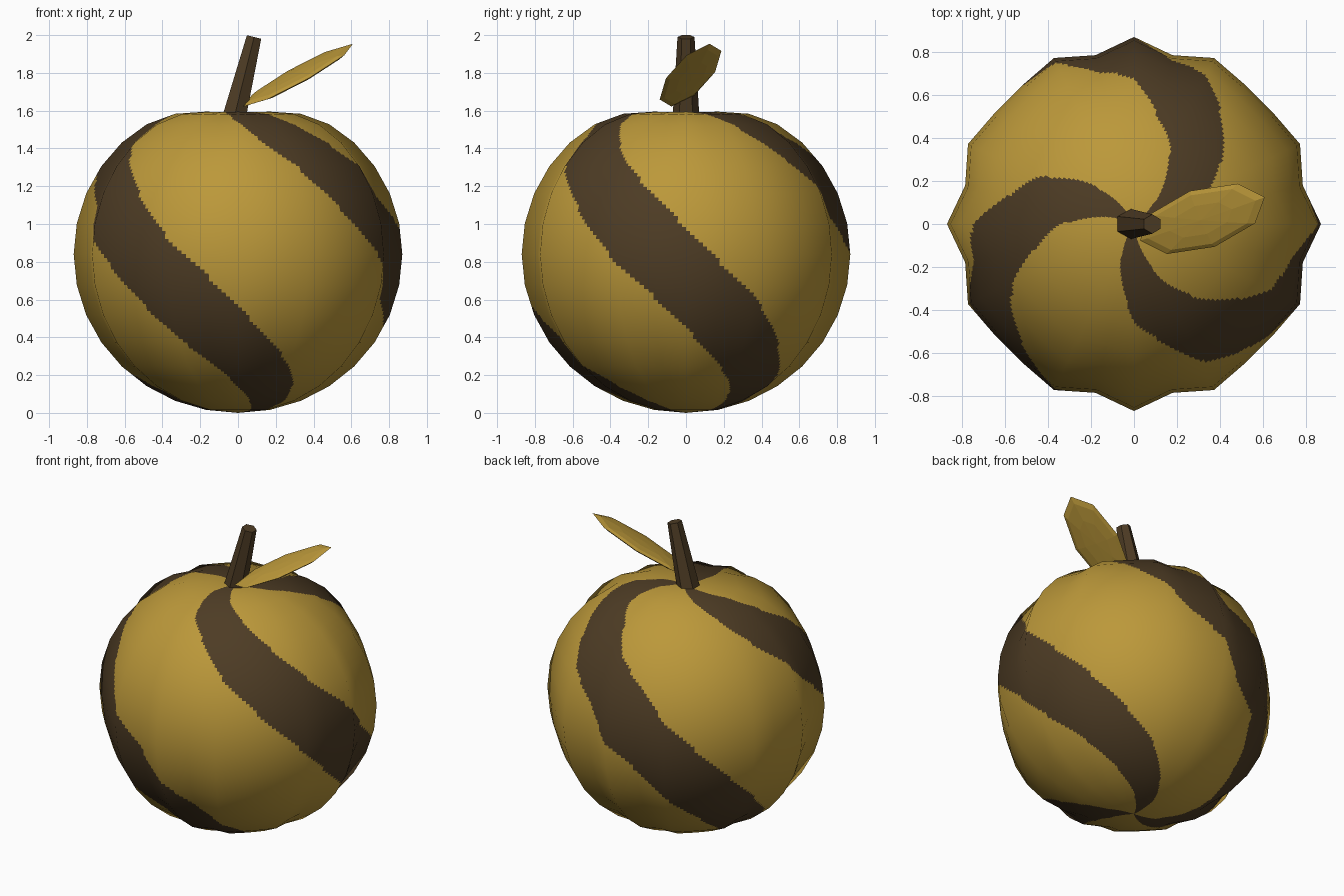
import bpy, bmesh, math
from mathutils import Vector, Matrix

if "Cube" in bpy.data.objects:
    bpy.data.objects.remove(bpy.data.objects["Cube"])


def material(name, rgb):
    m = bpy.data.materials.new(name)
    m.diffuse_color = (*rgb, 1)
    m.use_nodes = True
    m.node_tree.nodes["Principled BSDF"].inputs["Base Color"].default_value = m.diffuse_color
    return m


gold = material("gold", (0.50, 0.315, 0.042))
brown = material("dark brown", (0.075, 0.045, 0.018))


def add_object(name, bm, mats):
    me = bpy.data.meshes.new(name)
    bm.to_mesh(me)
    bm.free()
    for m in mats:
        me.materials.append(m)
    ob = bpy.data.objects.new(name, me)
    bpy.context.collection.objects.link(ob)
    return ob


# Fruit body: 28 x 16 ribbed sphere with a dimpled top, each panel
# split finely so the spiral stripes can follow a rule
SEG, RINGS, SUB = 28, 16, 8
MID = 0.84


def cage(i, j):
    a = 2 * math.pi * i / SEG
    p = math.pi * j / RINGS
    r = (0.836 + 0.034 * math.cos(12 * a)) * math.sin(p)
    z = MID + 0.84 * math.cos(p)
    if p < math.pi / 2:
        z -= 0.09 * math.exp(-(r / 0.33) ** 2)
    return Vector((r * math.cos(a), r * math.sin(a), z))


def panel_point(i, j):
    ci, fi = divmod(i, SUB)
    cj, fj = divmod(j, SUB)
    u, v = fi / SUB, fj / SUB
    top = cage(ci, cj).lerp(cage(ci + 1, cj), u)
    return top if v == 0 else top.lerp(cage(ci, cj + 1).lerp(cage(ci + 1, cj + 1), u), v)


def in_stripe(i, j):
    azimuth = 360 * (i + 0.5) / (SEG * SUB)
    polar = 180 * (j + 0.5) / (RINGS * SUB)
    return (azimuth - 91 - 1.04 * (polar - 90)) % 120 < 39


bm = bmesh.new()
cols, rows = SEG * SUB, RINGS * SUB
north, south = bm.verts.new(cage(0, 0)), bm.verts.new(cage(0, RINGS))
grid = [[north] * cols]
grid += [[bm.verts.new(panel_point(i, j)) for i in range(cols)] for j in range(1, rows)]
grid.append([south] * cols)
for j in range(rows):
    for i in range(cols):
        k = (i + 1) % cols
        corners = [grid[j][i], grid[j + 1][i], grid[j + 1][k], grid[j][k]]
        f = bm.faces.new(list(dict.fromkeys(corners)))
        f.smooth = True
        f.material_index = 1 if in_stripe(i, j) else 0
body = add_object("fruit_body", bm, [gold, brown])
# Round, even shading across the ribs
body.data.normals_split_custom_set_from_vertices(
    [(v.co - Vector((0, 0, MID))).normalized() for v in body.data.vertices])

# Stem: tapered, leaning six-sided post
base, tip = Vector((-0.024, 0, 1.55)), Vector((0.085, 0, 1.99))
axis = tip - base
bm = bmesh.new()
bmesh.ops.create_cone(bm, cap_ends=True, segments=6, radius1=0.072, radius2=0.045,
                      depth=axis.length)
if max(abs(v.co.x) for v in bm.verts) > 0.07:      # corners point to y
    bmesh.ops.rotate(bm, verts=bm.verts, matrix=Matrix.Rotation(math.pi / 6, 3, 'Z'))
tilt = Matrix.Rotation(math.atan2(axis.x, axis.z), 4, 'Y')
bm.transform(Matrix.Translation((base + tip) / 2) @ tilt)
add_object("stem", bm, [brown])

# Leaf: flattened eight-sided ball, tilted beside the stem
length = Vector((0.29, 0.101, 0.166))
width = Vector((-0.057, 0.13, 0.016))
normal = length.cross(width).normalized() * 0.022
place = Matrix((length, width, normal)).transposed().to_4x4()
bm = bmesh.new()
bmesh.ops.create_uvsphere(bm, u_segments=8, v_segments=6, radius=1)
bm.transform(Matrix.Translation((0.318, 0.024, 1.788)) @ place)
bmesh.ops.recalc_face_normals(bm, faces=bm.faces)
add_object("leaf", bm, [gold])
